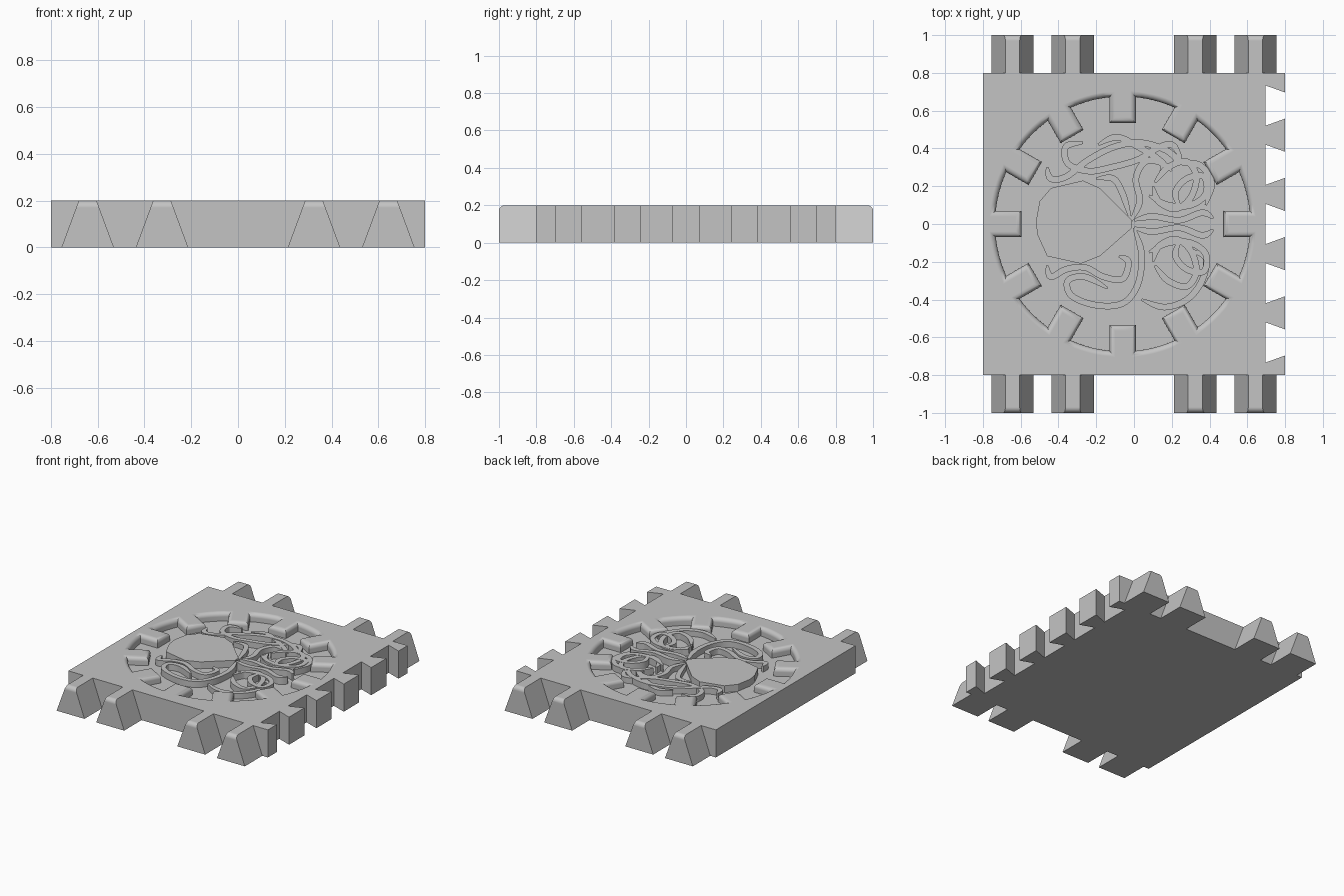
import bpy, bmesh, math
from mathutils import Vector
from mathutils.geometry import interpolate_bezier

if "Cube" in bpy.data.objects:
    bpy.data.objects.remove(bpy.data.objects["Cube"], do_unlink=True)

TOP, FLOOR, RELIEF = 0.2, 0.14, 0.19
ROUND = 0.03

grey = bpy.data.materials.new("plain_grey")
grey.use_nodes = True
grey.diffuse_color = (0.55, 0.55, 0.55, 1)
grey.node_tree.nodes["Principled BSDF"].inputs["Base Color"].default_value = grey.diffuse_color


def loft(name, rings, loop=False):
    """Join rings of points into a closed solid with end caps."""
    bm = bmesh.new()
    rows = [[bm.verts.new(p) for p in ring] for ring in rings]
    n = len(rows[0])
    for a, b in zip(rows, rows[1:]):
        for i in range(n):
            j = (i + 1) % n
            bm.faces.new((a[i], a[j], b[j], b[i]))
    bm.faces.new(rows[0][::-1])
    bm.faces.new(rows[-1])
    bmesh.ops.recalc_face_normals(bm, faces=bm.faces)
    mesh = bpy.data.meshes.new(name)
    bm.to_mesh(mesh)
    bm.free()
    mesh.materials.append(grey)
    obj = bpy.data.objects.new(name, mesh)
    bpy.context.collection.objects.link(obj)
    return obj


def prism(name, outline, z0, z1):
    return loft(name, [[(x, y, z) for x, y in outline] for z in (z0, z1)])


def smooth(obj):
    bpy.ops.object.select_all(action="DESELECT")
    obj.select_set(True)
    bpy.context.view_layer.objects.active = obj
    bpy.ops.object.shade_smooth_by_angle(angle=math.radians(35))
    mod = obj.modifiers.new("weighted", "WEIGHTED_NORMAL")
    mod.keep_sharp = True


def offset(outline, d):
    """Push a counter-clockwise outline outward with mitred corners."""
    pts = [Vector(p) for p in outline]
    out = []
    for i, p in enumerate(pts):
        e1 = (p - pts[i - 1]).normalized()
        e2 = (pts[(i + 1) % len(pts)] - p).normalized()
        n1, n2 = Vector((e1.y, -e1.x)), Vector((e2.y, -e2.x))
        out.append(p + (n1 + n2) * d / (1 + n1.dot(n2)))
    return out


# Plate with five dovetail sockets along its right-hand edge
outline = [(-0.8, 0.8), (-0.8, -0.8), (0.8, -0.8)]
for k in range(-2, 3):
    c = k * 0.3135
    outline += [(0.8, c - 0.069), (0.695, c - 0.107), (0.695, c + 0.107), (0.8, c + 0.069)]
outline.append((0.8, 0.8))
plate = prism("plate", outline, 0, TOP)

# Round recess with twelve teeth left standing around its rim
R, INNER, W = 0.675, 0.535, 0.07
CENTRE = Vector((-0.06, 0))
half = math.asin(W / R)
step = math.tau / 12
gear = []
for k in range(12):
    a = k * step
    u, v = Vector((math.cos(a), math.sin(a))), Vector((-math.sin(a), math.cos(a)))
    root = R * math.cos(half)
    gear += [CENTRE + u * r + v * s for r, s in ((root, -W), (INNER, -W), (INNER, W), (root, W))]
    for i in range(1, 7):
        t = a + half + (step - 2 * half) * i / 7
        gear.append(CENTRE + R * Vector((math.cos(t), math.sin(t))))

rings = [[(p.x, p.y, FLOOR) for p in gear]]
for i in range(7):
    t = i * math.pi / 12
    z = TOP - ROUND + ROUND * math.sin(t)
    rings.append([(p.x, p.y, z) for p in offset(gear, ROUND * (1 - math.cos(t)))])
rings.append([(x, y, TOP + 0.1) for x, y, z in rings[-1]])
cutter = loft("recess_cutter", rings)
cutter.hide_render = True

cut = plate.modifiers.new("recess", "BOOLEAN")
cut.operation = "DIFFERENCE"
cut.solver = "EXACT"
cut.object = cutter
bpy.context.view_layer.objects.active = plate
bpy.ops.object.modifier_apply(modifier=cut.name)
bpy.data.objects.remove(cutter, do_unlink=True)
smooth(plate)

# Tapered tabs on the front and back, rounded at their outer top edge
profile = [(0.8, 0), (1, 0)]
for i in range(7):
    t = i * math.pi / 12
    profile.append((1 - ROUND + ROUND * math.cos(t), TOP - ROUND + ROUND * math.sin(t)))
profile.append((0.8, TOP))
for end, sy in (("front", -1), ("back", 1)):
    for i, cx in enumerate((-0.643, -0.325, 0.325, 0.643)):
        sides = [[(cx + s * (0.112 - 0.37 * z), sy * y, z) for y, z in profile] for s in (-1, 1)]
        smooth(loft(f"{end}_tab_{i + 1}", sides))

# Raised relief: broad body on the left
body = [(-52, 1), (-50, 12), (-44, 19), (-27, 23), (-18, 19), (-1, 2),
        (-1, -2), (-18, -17), (-28, -21), (-46, -17), (-51, -6)]
prism("relief_body", [(x / 100, y / 100) for x, y in body[::-1]], FLOOR - 0.01, RELIEF)


def strand(name, points, top, width=0.034):
    """Flat raised ribbon along a smooth path, narrowing at both ends."""
    pts = [Vector((x / 100, y / 100, 0)) for x, y in points]
    tan = [(pts[min(i + 1, len(pts) - 1)] - pts[max(i - 1, 0)]) / 6 for i in range(len(pts))]
    path = []
    for i in range(len(pts) - 1):
        path += interpolate_bezier(pts[i], pts[i] + tan[i], pts[i + 1] - tan[i + 1], pts[i + 1], 9)[:-1]
    path.append(pts[-1])
    rings, last = [], len(path) - 1
    for i, p in enumerate(path):
        d = (path[min(i + 1, last)] - path[max(i - 1, 0)]).normalized()
        w = width / 2 * min(1, 0.35 + min(i, last - i) / 9)
        side = Vector((-d.y, d.x, 0)) * w
        rings.append([(q.x, q.y, z) for q, z in ((p - side, FLOOR - 0.01), (p + side, FLOOR - 0.01),
                                                 (p + side, top), (p - side, top))])
    smooth(loft(name, rings))


# Interlaced strands; the shared ones are mirrored front to back
shared = [
    [(0, 2), (10, 4), (24, 2), (36, 6), (42, 3)],
    [(8, 15), (18, 10), (30, 10), (38, 16), (37, 25), (28, 24), (22, 17), (24, 9)],
    [(11, 22), (18, 30), (28, 33), (33, 25), (30, 14), (22, 8), (13, 12), (10, 20)],
]
back = [
    [(-46, 30), (-44, 24), (-36, 25), (-24, 34), (-10, 41), (4, 43), (17, 39),
     (25, 33), (35, 31), (41, 22), (38, 10)],
    [(-27, 43), (-36, 41), (-35, 32), (-24, 28), (-12, 30), (2, 34), (12, 40), (20, 42), (25, 35)],
    [(-19, 42), (-9, 46), (2, 41), (12, 35), (20, 28)],
    [(-2, 1), (3, 12), (1, 24), (6, 33), (15, 32), (14, 26)],
    [(-20, 24), (-11, 24), (-6, 16), (-2, 3)],
]
front = [
    [(0, -2), (4, -16), (2, -32), (-6, -42), (-20, -43), (-33, -38), (-35, -30), (-26, -28), (-14, -34)],
    [(-46, -22), (-44, -28), (-36, -24), (-26, -23), (-16, -28), (-6, -29), (-3, -20), (-8, -17)],
    [(4, -40), (16, -44), (28, -40), (36, -30), (38, -18), (30, -14)],
]
for side, group in (("back", shared + back),
                    ("front", [[(x, -y) for x, y in s] for s in shared] + front)):
    for i, points in enumerate(group):
        strand(f"{side}_strand_{i + 1}", points, RELIEF - 0.002 * i)
